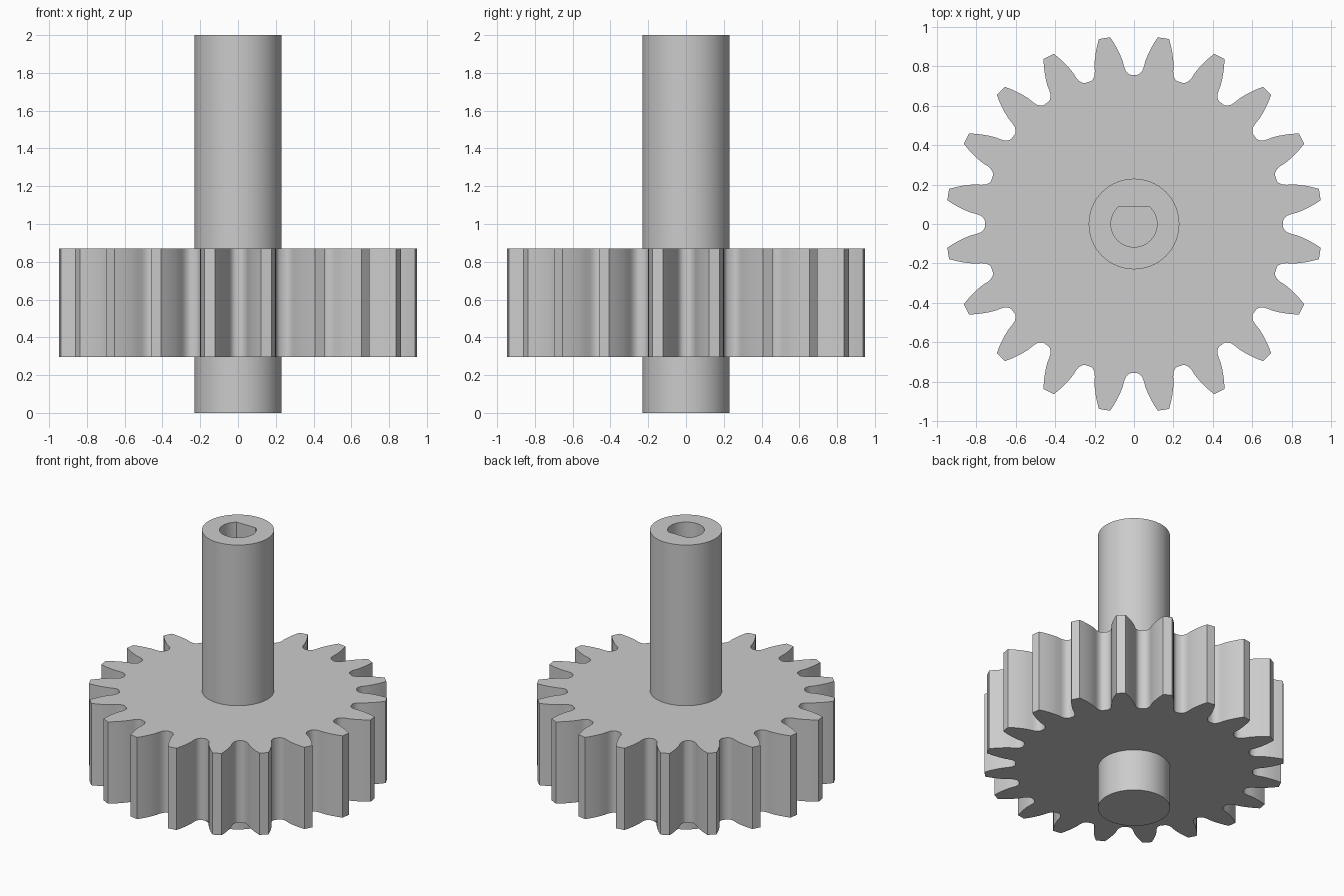
import bpy
import bmesh
from math import sin, cos, radians, pi

if "Cube" in bpy.data.objects:
    bpy.data.objects.remove(bpy.data.objects["Cube"])

TEETH = 20
SEGMENTS = 64
GEAR_BOTTOM, GEAR_TOP = 0.295, 0.87
SHAFT_TOP, SHAFT_RADIUS = 2.0, 0.23
BORE_FLOOR, BORE_RADIUS, BORE_FLAT = 1.0, 0.117, 0.09

grey = bpy.data.materials.new("plain grey")
grey.use_nodes = True
colour = (0.6, 0.6, 0.6, 1)
grey.diffuse_color = colour
grey.node_tree.nodes["Principled BSDF"].inputs["Base Color"].default_value = colour


def loft(name, rings, smooth_angle):
    """Skin a stack of (outline, height) rings and cap both ends."""
    bm = bmesh.new()
    loops = [[bm.verts.new((x, y, z)) for x, y in outline] for outline, z in rings]
    for low, high in zip(loops, loops[1:]):
        for i in range(len(low)):
            j = (i + 1) % len(low)
            bm.faces.new((low[i], low[j], high[j], high[i]))
    bm.faces.new(loops[0][::-1])
    bm.faces.new(loops[-1])
    bmesh.ops.recalc_face_normals(bm, faces=bm.faces)
    mesh = bpy.data.meshes.new(name)
    bm.to_mesh(mesh)
    bm.free()
    mesh.materials.append(grey)
    obj = bpy.data.objects.new(name, mesh)
    bpy.context.collection.objects.link(obj)
    bpy.ops.object.select_all(action="DESELECT")
    obj.select_set(True)
    bpy.context.view_layer.objects.active = obj
    bpy.ops.object.shade_smooth_by_angle(angle=radians(smooth_angle))
    return obj


def circle(radius, flat=1.0):
    angles = [2 * pi * i / SEGMENTS for i in range(SEGMENTS)]
    return [(radius * cos(a), min(radius * sin(a), flat)) for a in angles]


# Half a tooth, from valley centre to tip: (degrees, radius)
half_tooth = [(0, 0.757), (1.2, 0.757), (2.2, 0.764), (3.1, 0.779), (3.6, 0.8),
              (4.0, 0.83), (4.65, 0.86), (5.4, 0.89), (6.2, 0.92), (7.25, 0.955)]
pitch = 360 / TEETH
tooth = half_tooth + [(pitch - a, r) for a, r in half_tooth[:0:-1]]
gear_outline = [(r * cos(radians(a + pitch * k)), r * sin(radians(a + pitch * k)))
                for k in range(TEETH) for a, r in tooth]

# Toothed wheel
loft("gear_wheel", [(gear_outline, GEAR_BOTTOM), (gear_outline, GEAR_TOP)], 32)

# Round shaft with a blind D-shaped bore in its top
outer = circle(SHAFT_RADIUS)
bore = circle(BORE_RADIUS, BORE_FLAT)
loft("shaft", [(outer, 0), (outer, SHAFT_TOP), (bore, SHAFT_TOP), (bore, BORE_FLOOR)], 30)
